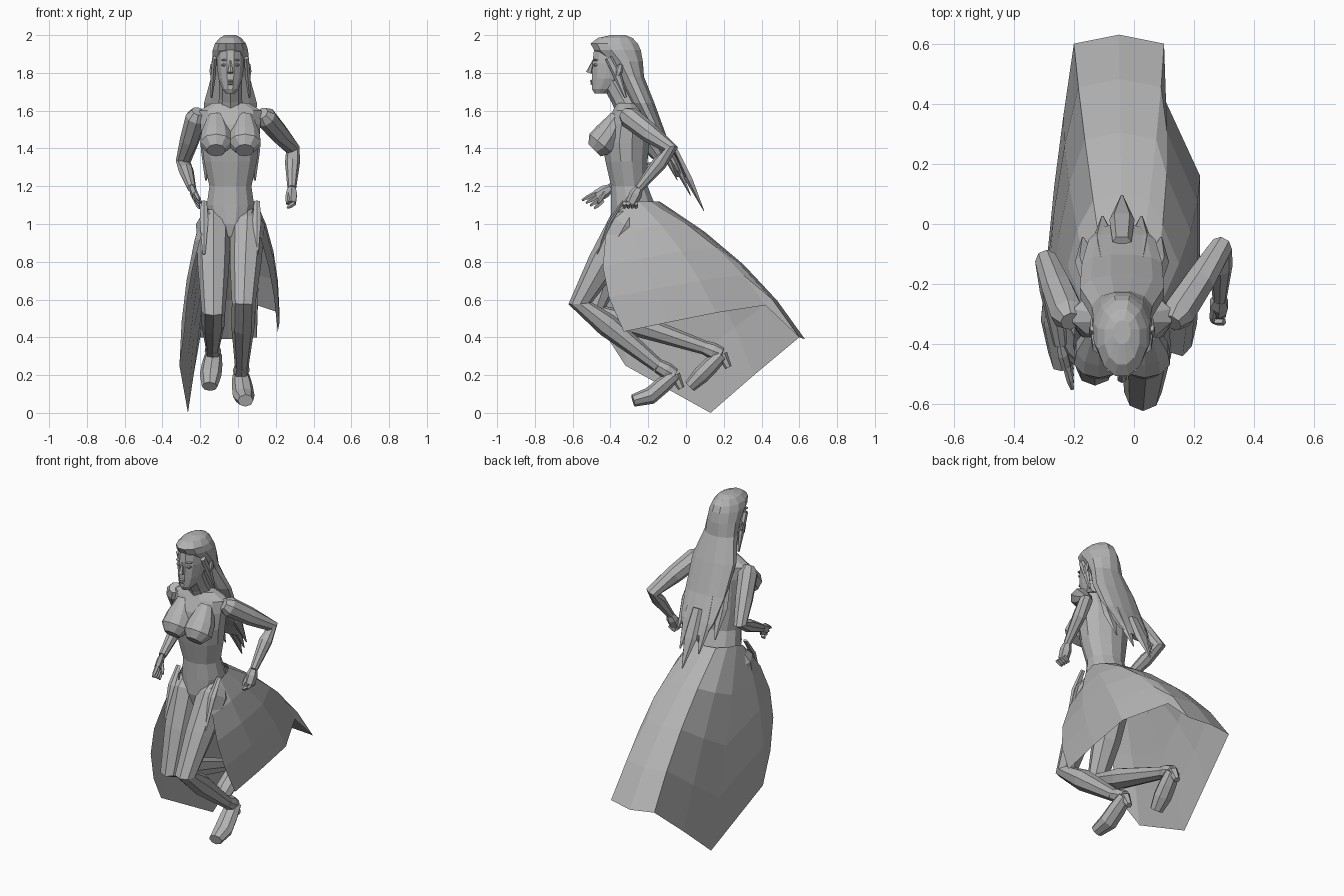
import bpy, bmesh
from math import cos, sin, pi
from mathutils import Vector

cube = bpy.data.objects.get("Cube")
if cube:
    bpy.data.objects.remove(cube, do_unlink=True)

GREY = (.45, .45, .45, 1)
plain_grey = bpy.data.materials.new("plain grey")
plain_grey.use_nodes = True
plain_grey.diffuse_color = GREY
plain_grey.node_tree.nodes["Principled BSDF"].inputs["Base Color"].default_value = GREY

MID = -.04     # body centre line in x
SIDES = (("left", 1), ("right", -1))


def loft(name, rings, closed=True):
    """Skin a list of equal-length point rings; closed rings get end caps."""
    bm = bmesh.new()
    rows = [[bm.verts.new(point) for point in ring] for ring in rings]
    count = len(rows[0])
    for upper, lower in zip(rows, rows[1:]):
        for i in range(count if closed else count - 1):
            j = (i + 1) % count
            bm.faces.new((upper[i], upper[j], lower[j], lower[i]))
    if closed:
        bm.faces.new(rows[0])
        bm.faces.new(rows[-1])
    bmesh.ops.recalc_face_normals(bm, faces=bm.faces)
    mesh = bpy.data.meshes.new(name)
    bm.to_mesh(mesh)
    bm.free()
    mesh.materials.append(plain_grey)
    bpy.context.collection.objects.link(bpy.data.objects.new(name, mesh))


def stack(name, levels, sides=12):
    """Horizontal oval rings given as (height, front, back, half width)."""
    rings = []
    angles = [2 * pi * (i + .5) / sides for i in range(sides)]
    for height, front, back, half in levels:
        middle, depth = (front + back) / 2, (back - front) / 2
        rings.append([(MID + half * cos(a), middle + depth * sin(a), height) for a in angles])
    loft(name, rings)


def tube(name, path, radii, sides=6, wide=1):
    """Rings set square to a path; wide stretches them sideways."""
    points = [Vector(p) for p in path]
    last = len(points) - 1
    rings = []
    for i, (point, radius) in enumerate(zip(points, radii)):
        along = (points[min(i + 1, last)] - points[max(i - 1, 0)]).normalized()
        across = along.cross(Vector((1, 0, 0))).normalized()
        beside = along.cross(across) * wide
        rings.append([point + (across * cos(a) + beside * sin(a)) * radius
                      for a in (2 * pi * k / sides for k in range(sides))])
    loft(name, rings)


def limb(name, root, bend, end, thick):
    """Two-bone limb with a rounded root, a muscled middle and a slim end."""
    root, bend, end = Vector(root), Vector(bend), Vector(end)
    cap = root + (root - bend).normalized() * thick * .7
    path = [cap, root, root.lerp(bend, .5), bend, bend.lerp(end, .35), end]
    tube(name, path, [thick * r for r in (.6, 1, .9, .68, .68, .4)], sides=8)


def bump(name, x, y, z, size, wide):
    """Small feature standing out from the face."""
    tube(name, [(x, y + .03, z), (x, y + .006, z), (x, y, z)], [size, size, size / 2], wide=wide)


def finger(name, start, tip, size=.012):
    start, tip = Vector(start), Vector(tip)
    tube(name, [start, start.lerp(tip, .6), tip], [size, size, size / 2], sides=5)


# Torso, neck and bust
stack("torso", [
    (.93, -.38, -.3, .03), (1, -.4, -.22, .1), (1.1, -.4, -.16, .13), (1.2, -.4, -.2, .115),
    (1.33, -.43, -.2, .145), (1.43, -.45, -.19, .157), (1.53, -.43, -.19, .165),
    (1.6, -.39, -.22, .17), (1.64, -.37, -.25, .1)])
tube("neck", [(MID, -.3, 1.6), (MID, -.34, 1.67), (MID, -.39, 1.76)], [.07, .06, .06], sides=8)
for side, s in SIDES:
    x = MID + .076 * s
    tube(side + "_bust", [(x, -.36, 1.57), (x, -.41, 1.48), (x, -.45, 1.425), (x, -.485, 1.39)],
         [.04, .073, .08, .045], sides=10, wide=1.1)

# Head and face
stack("head", [
    (1.69, -.485, -.42, .024), (1.715, -.5, -.37, .045), (1.77, -.5, -.31, .066),
    (1.85, -.5, -.27, .075), (1.93, -.49, -.25, .072), (1.98, -.44, -.29, .045)])
tube("nose", [(MID, -.492, 1.865), (MID, -.505, 1.825), (MID, -.513, 1.8)], [.004, .012, .017])
bump("upper_lip", MID, -.507, 1.757, .007, wide=2.6)
bump("lower_lip", MID, -.505, 1.744, .008, wide=2.4)
for side, s in SIDES:
    eye = MID + .033 * s
    bump(side + "_eye", eye, -.491, 1.842, .008, wide=2)
    bump(side + "_brow", eye, -.493, 1.868, .005, wide=4)
    x = MID + .1 * s
    tube(side + "_ear", [(x, -.365, 1.78), (x, -.355, 1.81), (x, -.345, 1.845)],
         [.01, .02, .012], wide=.6)

# Hair: one mass from the crown down the back, with pointed ends
stack("hair", [
    (2, -.4, -.32, .03), (1.985, -.47, -.28, .06), (1.955, -.51, -.25, .085),
    (1.92, -.49, -.235, .097), (1.86, -.42, -.225, .1), (1.78, -.36, -.22, .105),
    (1.64, -.29, -.165, .145), (1.46, -.18, -.1, .138), (1.32, -.09, -.03, .115),
    (1.25, -.05, 0, .08)])
for i in range(-2, 3):
    short = abs(i)
    tip = Vector((MID + .065 * i, .095 - .07 * short, 1.07 + .08 * short))
    root = tip + Vector((-.015 * i, -.15, .32))
    tube(f"hair_point_{i + 3}", [root, root.lerp(tip, .5), tip], [.015, .02, .002], sides=5, wide=2.2)

# Locks that frame the cheeks
for side, s in SIDES:
    lock = [(MID + out * s, y, z) for out, y, z in (
        (.085, -.41, 1.88), (.092, -.36, 1.78), (.1, -.32, 1.67))]
    tube(side + "_hair_lock", lock, [.02, .022, .008], wide=.7)

# Arms
left_wrist = Vector((.285, -.25, 1.19))
right_wrist = Vector((-.245, -.4, 1.19))
limb("left_arm", (.145, -.3, 1.565), (.29, -.08, 1.395), left_wrist, thick=.058)
limb("right_arm", (-.22, -.3, 1.565), (-.29, -.125, 1.33), right_wrist, thick=.058)

# Left fist with curled fingers
fist = left_wrist + Vector((-.005, -.04, -.08))
tube("left_fist", [left_wrist, left_wrist.lerp(fist, .4), fist], [.023, .034, .03])
for i in range(4):
    knuckle = fist + Vector((.02, .02 * i - .035, 0))
    finger(f"left_finger_{i + 1}", knuckle, knuckle + Vector((-.04, 0, -.025)))
finger("left_thumb", left_wrist + Vector((-.02, -.03, -.03)), fist + Vector((-.02, -.035, 0)))

# Right hand, open with spread fingers
palm = right_wrist + Vector((.02, -.075, -.045))
tube("right_palm", [right_wrist, right_wrist.lerp(palm, .4), palm], [.022, .034, .032], wide=.55)
for i in range(4):
    knuckle = palm + Vector((0, .012 * i, .02 - .014 * i))
    finger(f"right_finger_{i + 1}", knuckle, knuckle + Vector((.02, .01 * i - .075, -.04)))
finger("right_thumb", right_wrist + Vector((.015, -.03, -.02)), palm + Vector((.03, .01, -.035)))


# Legs, each with a shoe, an ankle cuff and a heel block
def leg(side, hip, knee, ankle, heel, ball, toe):
    limb(side + "_leg", hip, knee, ankle, thick=.092)
    ankle, heel, ball = Vector(ankle), Vector(heel), Vector(ball)
    tube(side + "_shoe", [heel, heel.lerp(ball, .5), ball, toe],
         [.036, .044, .046, .033], sides=8, wide=1.25)
    tube(side + "_cuff", [ankle, ankle.lerp(heel, .5), heel], [.038, .044, .036], sides=8)
    tube(side + "_heel", [heel, heel + Vector((0, .035, -.07))], [.03, .018])


leg("left", hip=(.05, -.32, 1), knee=(.03, -.56, .58), ankle=(.02, -.15, .25),
    heel=(.015, -.06, .2), ball=(.03, -.19, .09), toe=(.04, -.28, .065))
leg("right", hip=(-.13, -.32, 1), knee=(-.13, -.48, .54), ankle=(-.135, .1, .345),
    heel=(-.13, .19, .31), ball=(-.145, .08, .2), toe=(-.15, .02, .14))

# Skirt: open sheet swept back from an oval waist, bulging outward to its hem
hem = [(.21, -.33, .43), (.22, -.09, .48), (.22, .16, .53), (.1, .42, .57), (.1, .6, .4),
       (-.05, .63, .39), (-.2, .6, .4), (-.235, .36, .2), (-.265, .13, 0),
       (-.31, -.32, .25), (-.285, -.43, .42)]
STEPS = 4
rows = [[] for step in range(STEPS + 1)]
for i, corner in enumerate(hem):
    turn = pi * (1.44 * i / (len(hem) - 1) - .22)
    out, rear = cos(turn), sin(turn)
    waist = Vector((MID + .14 * out, -.28 + .14 * rear, 1.12 + .1 * min(0, rear)))
    bulge = Vector((.03 * out, rear * (.11 - .05 * rear), .03))
    for step, row in enumerate(rows):
        t = step / STEPS
        row.append(waist.lerp(Vector(corner), t) + bulge * 4 * t * (1 - t))
loft("skirt", rows, closed=False)

# Pointed flaps on the hips in front
for side, s in SIDES:
    x = MID + .14 * s
    tube(side + "_hip_flap", [(x, -.33, 1.12), (x, -.4, 1.02), (x, -.47, .84)],
         [.008, .012, .004], sides=5, wide=2)
